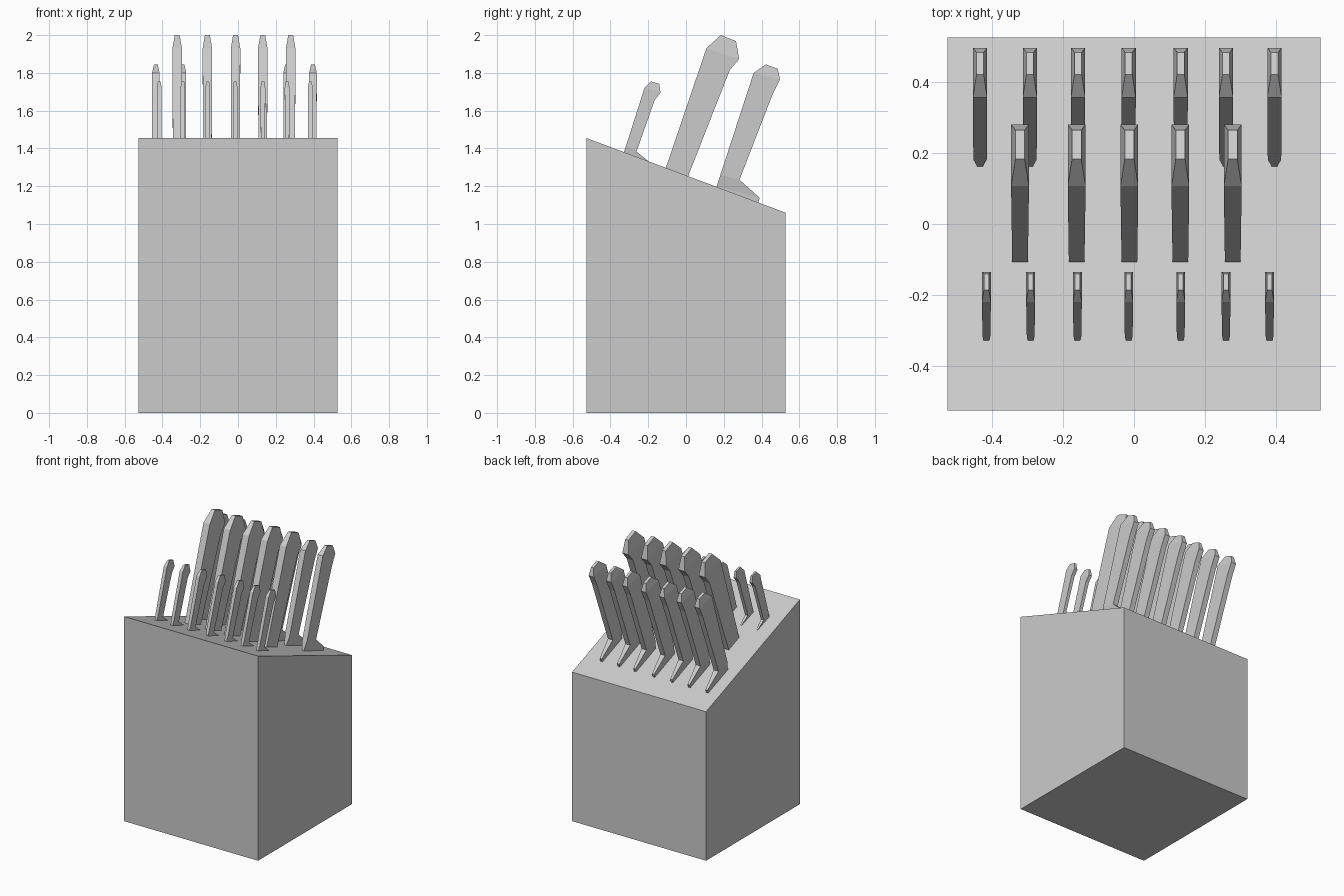
import bpy, bmesh

grey = bpy.data.materials.new("plain grey")
grey.diffuse_color = (0.6, 0.6, 0.6, 1)


def finish(bm, name):
    bmesh.ops.recalc_face_normals(bm, faces=bm.faces)
    mesh = bpy.data.meshes.new(name)
    bm.to_mesh(mesh)
    bm.free()
    mesh.materials.append(grey)
    obj = bpy.data.objects.new(name, mesh)
    bpy.context.collection.objects.link(obj)
    return obj


def loft(name, x, rings):
    """Stack four-sided rings: front (y, z), back (y, z), front and back half widths."""
    bm = bmesh.new()
    loops = []
    for (fy, fz), (by, bz), fw, bw in rings:
        loops.append([bm.verts.new(p) for p in (
            (x - fw, fy, fz), (x + fw, fy, fz), (x + bw, by, bz), (x - bw, by, bz))])
    for a, b in zip(loops, loops[1:]):
        for i in range(4):
            j = (i + 1) % 4
            bm.faces.new((a[i], a[j], b[j], b[i]))
    bm.faces.new(loops[0][::-1])
    bm.faces.new(loops[-1])
    return finish(bm, name)


# Block with a top sloping down to the back
S = 0.527
bm = bmesh.new()
bmesh.ops.create_cube(bm, size=2 * S)
for v in bm.verts:
    v.co.z = 0 if v.co.z < 0 else 1.2575 - 0.375 * v.co.y
finish(bm, "block")

# Large handles, middle row
large = [
    ((-0.114, 1.276), (0.000, 1.225), 0.022, 0.022),
    ((0.085, 1.862), (0.232, 1.815), 0.025, 0.025),
    ((0.108, 1.930), (0.281, 1.873), 0.025, 0.025),
    ((0.184, 2.000), (0.265, 1.968), 0.013, 0.013),
]
# Medium handles with a guard, back row
medium = [
    ((0.157, 1.180), (0.376, 1.095), 0.007, 0.007),
    ((0.163, 1.200), (0.391, 1.138), 0.008, 0.008),
    ((0.182, 1.260), (0.283, 1.234), 0.019, 0.019),
    ((0.336, 1.732), (0.460, 1.690), 0.020, 0.020),
    ((0.358, 1.800), (0.498, 1.765), 0.020, 0.020),
    ((0.423, 1.845), (0.485, 1.822), 0.010, 0.010),
]
# Small handles with a short guard, front row
small = [
    ((-0.333, 1.366), (-0.206, 1.315), 0.007, 0.005),
    ((-0.328, 1.384), (-0.203, 1.336), 0.008, 0.005),
    ((-0.317, 1.415), (-0.262, 1.383), 0.011, 0.011),
    ((-0.232, 1.682), (-0.166, 1.656), 0.0125, 0.0125),
    ((-0.220, 1.722), (-0.135, 1.695), 0.0125, 0.0125),
    ((-0.186, 1.755), (-0.141, 1.742), 0.007, 0.007),
]

rows = [
    ("large_handle", large, (-0.322, -0.162, -0.013, 0.131, 0.279)),
    ("medium_handle", medium, (-0.435, -0.294, -0.158, -0.015, 0.132, 0.260, 0.397)),
    ("small_handle", small, (-0.417, -0.292, -0.160, -0.015, 0.132, 0.260, 0.383)),
]
for name, rings, positions in rows:
    for i, x in enumerate(positions, 1):
        loft(f"{name}_{i}", x, rings)
